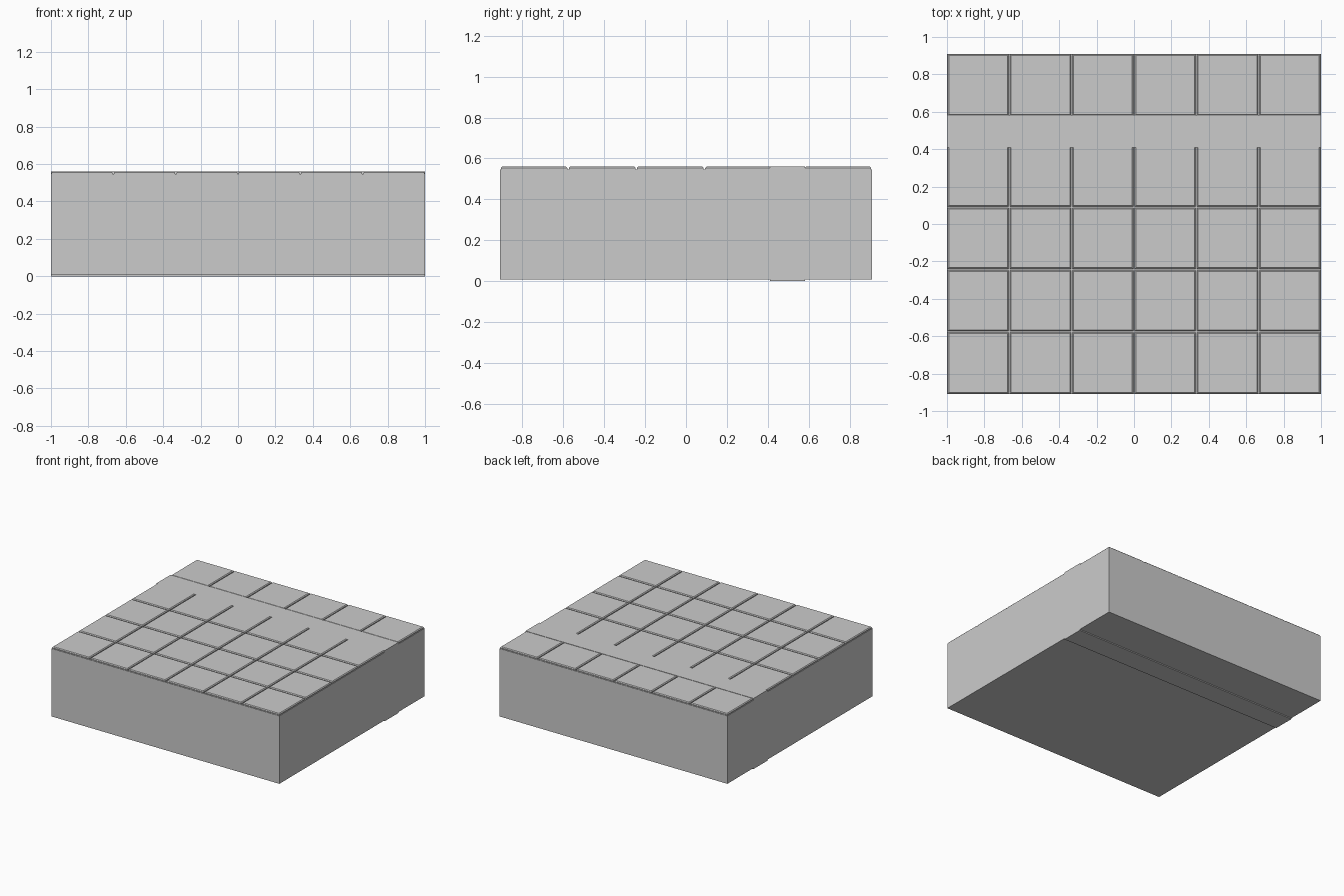
import bpy
import bmesh

if "Cube" in bpy.data.objects:
    bpy.data.objects.remove(bpy.data.objects["Cube"])

PITCH = 1 / 3
TOP = 0.56
FLOOR = 0.546


def box(name, x0, x1, y0, y1, z0, z1):
    bm = bmesh.new()
    bmesh.ops.create_cube(bm, size=1)
    for v in bm.verts:
        v.co.x = x1 if v.co.x > 0 else x0
        v.co.y = y1 if v.co.y > 0 else y0
        v.co.z = z1 if v.co.z > 0 else z0
    return finish(name, bm)


def finish(name, bm):
    mesh = bpy.data.meshes.new(name)
    bm.to_mesh(mesh)
    bm.free()
    obj = bpy.data.objects.new(name, mesh)
    bpy.context.collection.objects.link(obj)
    return obj


def add_tile(bm, cx, cy):
    # square slab with a narrow chamfer around its top
    rings = []
    for inset, z in ((0.004, FLOOR), (0.004, 0.554), (0.010, TOP)):
        h = PITCH / 2 - inset
        rings.append([bm.verts.new((cx + sx * h, cy + sy * h, z))
                      for sx, sy in ((-1, -1), (1, -1), (1, 1), (-1, 1))])
    for low, high in zip(rings, rings[1:]):
        for i in range(4):
            j = (i + 1) % 4
            bm.faces.new((low[i], low[j], high[j], high[i]))
    bm.faces.new(rings[-1])


# main block, raised slightly off the ground, ending at the groove floor
box("block_body", -1, 1, -0.91, 0.91, 0.008, FLOOR)

# plain cross strip that runs through the block from top to ground
box("cross_strip", -1, 1, 0.41, 0.582, 0, TOP)

# rows of paving tiles: four in front of the strip, one behind it
bm = bmesh.new()
row_starts = [-0.91 + i * PITCH for i in range(4)] + [0.91 - PITCH]
for y0 in row_starts:
    for col in range(6):
        add_tile(bm, -1 + (col + 0.5) * PITCH, y0 + PITCH / 2)
# trim the row that runs under the strip
geom = [f for f in bm.faces if 0.08 < min(v.co.y for v in f.verts) < 0.5]
geom += list({e for f in geom for e in f.edges}) + list({v for f in geom for v in f.verts})
bmesh.ops.bisect_plane(bm, geom=geom, plane_co=(0, 0.41, 0), plane_no=(0, 1, 0),
                       clear_outer=True)
bmesh.ops.recalc_face_normals(bm, faces=bm.faces)
for f in bm.faces:
    if f.normal.z < -0.5:
        f.normal_flip()
finish("paving_tiles", bm)
